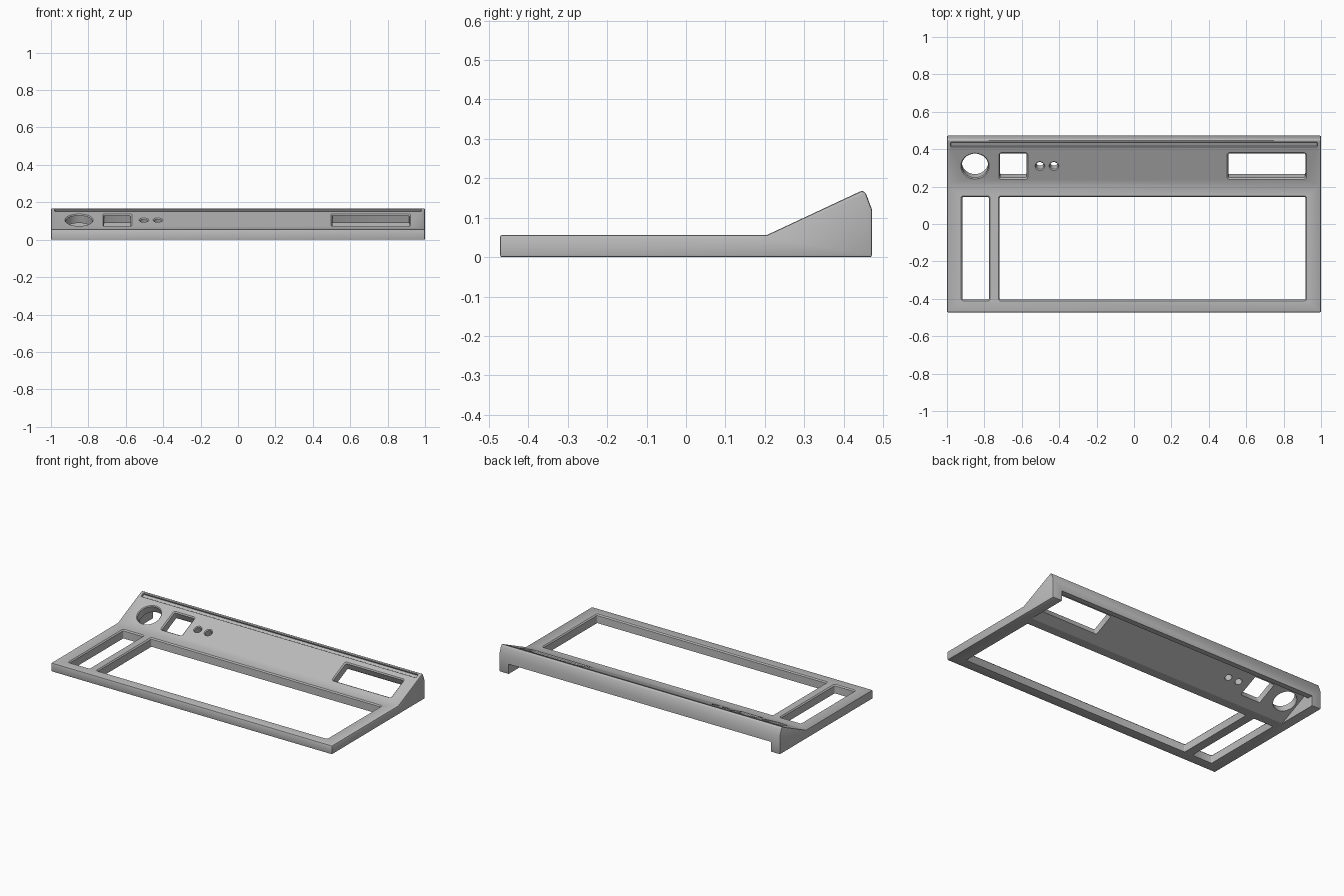
import bpy, bmesh, math
from mathutils import Matrix, Vector

cube = bpy.data.objects.get("Cube")
if cube:
    bpy.data.objects.remove(cube, do_unlink=True)

grey = bpy.data.materials.new("case grey")
grey.use_nodes = True
GREY = (0.5, 0.5, 0.5, 1)
grey.diffuse_color = GREY
grey.node_tree.nodes["Principled BSDF"].inputs["Base Color"].default_value = GREY

# Key levels of the side profile
DECK, BEND, RIDGE_Y, RIDGE_Z, BACK = 0.056, 0.205, 0.447, 0.169, 0.472
ANGLE = math.atan2(RIDGE_Z - DECK, RIDGE_Y - BEND)
SLOPE = Matrix.Translation((0, BEND, DECK)) @ Matrix.Rotation(ANGLE, 4, 'X')
FLAT = Matrix.Translation((0, 0, DECK))


def make_object(name, bm):
    bmesh.ops.recalc_face_normals(bm, faces=bm.faces)
    mesh = bpy.data.meshes.new(name)
    bm.to_mesh(mesh)
    bm.free()
    mesh.materials.append(grey)
    ob = bpy.data.objects.new(name, mesh)
    bpy.context.collection.objects.link(ob)
    return ob


def loft(name, rings):
    """Closed solid through rings of equal length."""
    bm = bmesh.new()
    rows = [[bm.verts.new(p) for p in ring] for ring in rings]
    n = len(rows[0])
    for a, b in zip(rows, rows[1:]):
        for i in range(n):
            j = (i + 1) % n
            bm.faces.new((a[i], a[j], b[j], b[i]))
    bm.faces.new(rows[0][::-1])
    bm.faces.new(rows[-1])
    return make_object(name, bm)


def side_prism(name, profile, half_width):
    return loft(name, [[(x, y, z) for y, z in profile] for x in (-half_width, half_width)])


def apply(ob, mod):
    bpy.context.view_layer.objects.active = ob
    bpy.ops.object.modifier_apply(modifier=mod.name)


def cut(ob, cutter):
    mod = ob.modifiers.new("cut", 'BOOLEAN')
    mod.operation, mod.solver, mod.object = 'DIFFERENCE', 'EXACT', cutter
    apply(ob, mod)
    bpy.data.objects.remove(cutter, do_unlink=True)


def rounded_outline(cx, cy, hx, hy, radius, steps):
    """Rounded rectangle, or a circle when the radius fills it."""
    points = []
    for quarter, (sx, sy) in enumerate(((1, 1), (-1, 1), (-1, -1), (1, -1))):
        for k in range(steps):
            a = (quarter + (k + 0.5) / steps) * math.pi / 2
            points.append((cx + sx * (hx - radius) + radius * math.cos(a),
                           cy + sy * (hy - radius) + radius * math.sin(a)))
    return points


def opening(frame, cx, cy, hx, hy, radius, depth=0.12, rim=0.007, steps=4):
    """Cutter with a chamfered rim where it meets the surface."""
    rings = []
    for z, grow in ((-depth, 0), (-rim, 0), (0, rim), (0.04, rim)):
        outline = rounded_outline(cx, cy, hx + grow, hy + grow, radius + grow, steps)
        rings.append([frame @ Vector((x, y, z)) for x, y in outline])
    return loft("cutter", rings)


def along_slope(y):
    return (y - BEND) / math.cos(ANGLE)


# Solid case with softened outer edges
case = side_prism("keyboard_case", [
    (-BACK, 0), (BACK, 0), (BACK, 0.12), (0.456, 0.163),
    (RIDGE_Y, RIDGE_Z), (BEND, DECK), (-BACK, DECK)], 1.0)
bevel = case.modifiers.new("soft_edges", 'BEVEL')
bevel.width, bevel.segments, bevel.limit_method = 0.008, 2, 'ANGLE'
bevel.angle_limit = math.radians(35)
apply(case, bevel)

# Hollow under the raised panel, open at the back below a lip
rise = math.tan(ANGLE)
cut(case, side_prism("cavity", [
    (BEND - 0.02 / rise, -0.02), (0.6, -0.02), (0.6, 0.065),
    (0.437, 0.065), (0.437, (0.437 - BEND) * rise)], 0.935))

# Key windows in the flat deck: small pad and main field
for left, right in ((-0.918, -0.776), (-0.718, 0.916)):
    cut(case, opening(FLAT, (left + right) / 2, -0.13, (right - left) / 2, 0.274, 0.006))

# Rectangular openings in the raised panel
mid = along_slope(0.31)
for left, right in ((-0.716, -0.574), (0.504, 0.916)):
    cut(case, opening(SLOPE, (left + right) / 2, mid, (right - left) / 2, 0.072, 0.008))

# Round dial opening and two small round holes
for x, radius in ((-0.85, 0.071), (-0.503, 0.021), (-0.428, 0.021)):
    cut(case, opening(SLOPE, x, mid, radius, radius, radius, rim=0.005, steps=10))

# Long shallow groove below the ridge
cut(case, opening(SLOPE, 0, along_slope(0.424), 0.978, 0.013, 0.003, depth=0.012, rim=0.002))

bpy.ops.object.select_all(action='DESELECT')
case.select_set(True)
bpy.context.view_layer.objects.active = case
bpy.ops.object.shade_smooth_by_angle(angle=math.radians(25))
